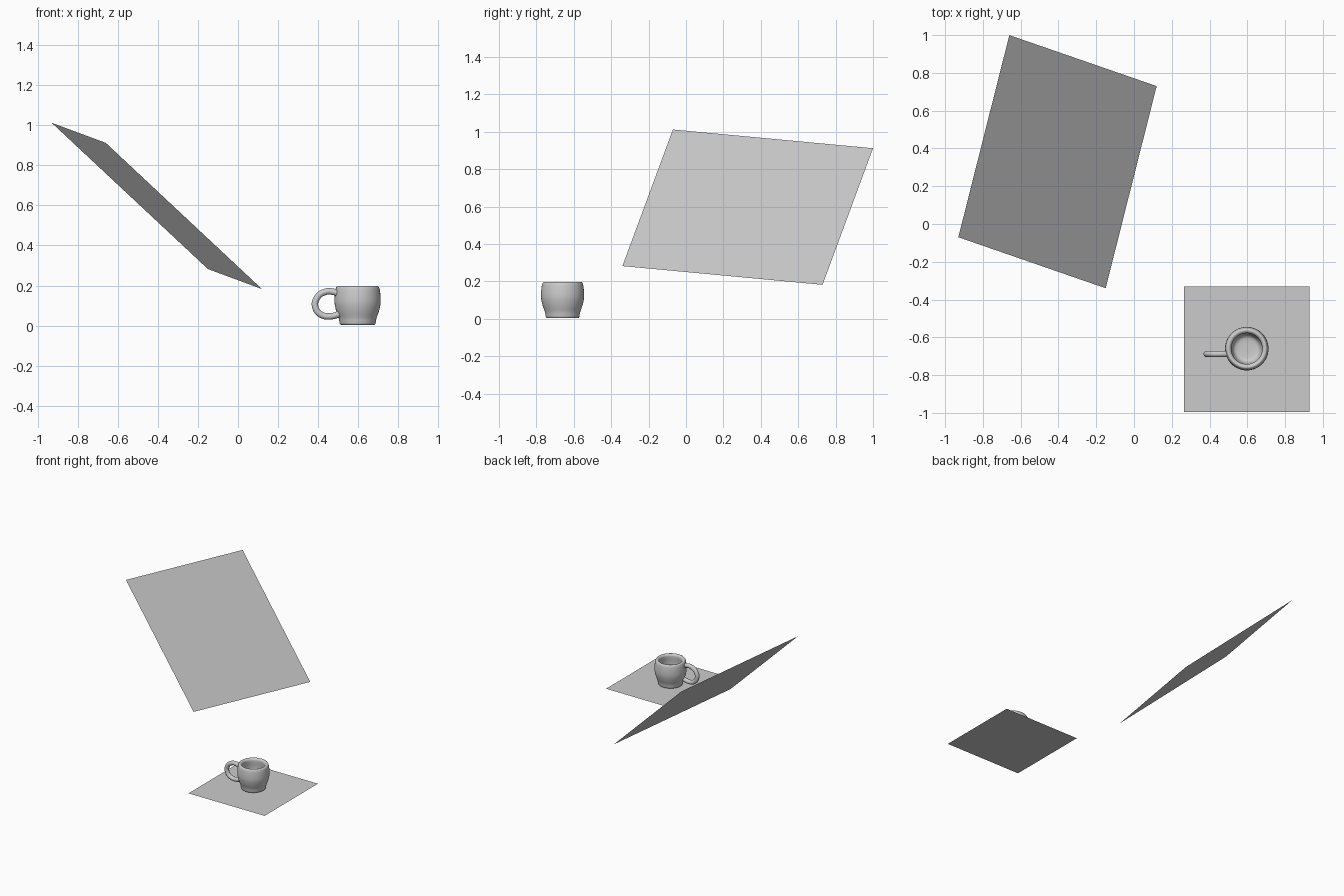
import bpy, bmesh
from math import pi
from mathutils import Vector, Matrix

if "Cube" in bpy.data.objects:
    bpy.data.objects.remove(bpy.data.objects["Cube"])

CX, CY = 0.597, -0.66


def smooth_path(pts, steps=5):
    """Catmull-Rom interpolation through the control points."""
    p = [Vector(q) for q in pts]
    p = [2 * p[0] - p[1]] + p + [2 * p[-1] - p[-2]]
    out = []
    for a, b, c, d in zip(p, p[1:], p[2:], p[3:]):
        for i in range(steps):
            t = i / steps
            out.append(0.5 * (2 * b + (c - a) * t + (2 * a - 5 * b + 4 * c - d) * t * t
                              + (3 * b - a - 3 * c + d) * t ** 3))
    return out + [p[-2]]


def square(name, centre, u, v):
    """Flat square sheet with edge directions u and v."""
    u, v = Vector(u), Vector(v)
    bpy.ops.mesh.primitive_plane_add(size=1)
    ob = bpy.context.object
    ob.name = name
    m = Matrix((u, v, u.cross(v).normalized())).transposed()
    ob.data.transform(m.to_4x4())
    ob.location = centre
    return ob


def smooth(ob, angle=1.0):
    bpy.ops.object.select_all(action='DESELECT')
    ob.select_set(True)
    bpy.context.view_layer.objects.active = ob
    bpy.ops.object.shade_smooth_by_angle(angle=angle)


# ground sheet and tilted panel
square("ground_sheet", (CX, -0.663, 0), (0.665, 0, 0), (0, 0.665, 0))
square("tilted_panel", (-0.405, 0.33, 0.597), (0.78, -0.27, -0.73), (0.27, 1.07, -0.10))

# cup body: lathed profile, outside from the base up, over the rim, down the inside
profile = [(0, 0, 0.006), (0.06, 0, 0.005), (0.083, 0, 0.004), (0.09, 0, 0.013),
           (0.094, 0, 0.036), (0.106, 0, 0.07), (0.114, 0, 0.105), (0.115, 0, 0.135),
           (0.112, 0, 0.17), (0.107, 0, 0.191), (0.098, 0, 0.197), (0.087, 0, 0.192),
           (0.082, 0, 0.178), (0.085, 0, 0.135), (0.084, 0, 0.10), (0.078, 0, 0.06),
           (0.066, 0, 0.033), (0.04, 0, 0.026), (0, 0, 0.025)]
bm = bmesh.new()
verts = [bm.verts.new(p) for p in smooth_path(profile, 3)]
edges = [bm.edges.new(e) for e in zip(verts, verts[1:])]
bmesh.ops.spin(bm, geom=verts + edges, axis=(0, 0, 1), cent=(0, 0, 0),
               angle=2 * pi, steps=64, use_merge=True)
bmesh.ops.remove_doubles(bm, verts=bm.verts, dist=0.0002)
bmesh.ops.recalc_face_normals(bm, faces=bm.faces)
mesh = bpy.data.meshes.new("cup_body")
bm.to_mesh(mesh)
bm.free()
cup = bpy.data.objects.new("cup_body", mesh)
bpy.context.collection.objects.link(cup)
cup.location = (CX, CY, 0)
smooth(cup)

# handle: round tube swept along a loop, both ends sunk in the wall
HY = -0.688
loop = [(0.503, HY, 0.158), (0.478, HY, 0.168), (0.442, HY, 0.17), (0.405, HY, 0.152),
        (0.384, HY, 0.112), (0.396, HY, 0.07), (0.43, HY, 0.048),
        (0.47, HY, 0.047), (0.505, HY, 0.057)]
curve = bpy.data.curves.new("cup_handle", 'CURVE')
curve.dimensions = '3D'
curve.bevel_depth = 0.0165
curve.bevel_resolution = 5
curve.use_fill_caps = True
path = smooth_path(loop)
spline = curve.splines.new('POLY')
spline.points.add(len(path) - 1)
for pt, co in zip(spline.points, path):
    pt.co = (*co, 1)
handle = bpy.data.objects.new("cup_handle", curve)
bpy.context.collection.objects.link(handle)
bpy.ops.object.select_all(action='DESELECT')
handle.select_set(True)
bpy.context.view_layer.objects.active = handle
bpy.ops.object.convert(target='MESH')
smooth(bpy.context.object)
